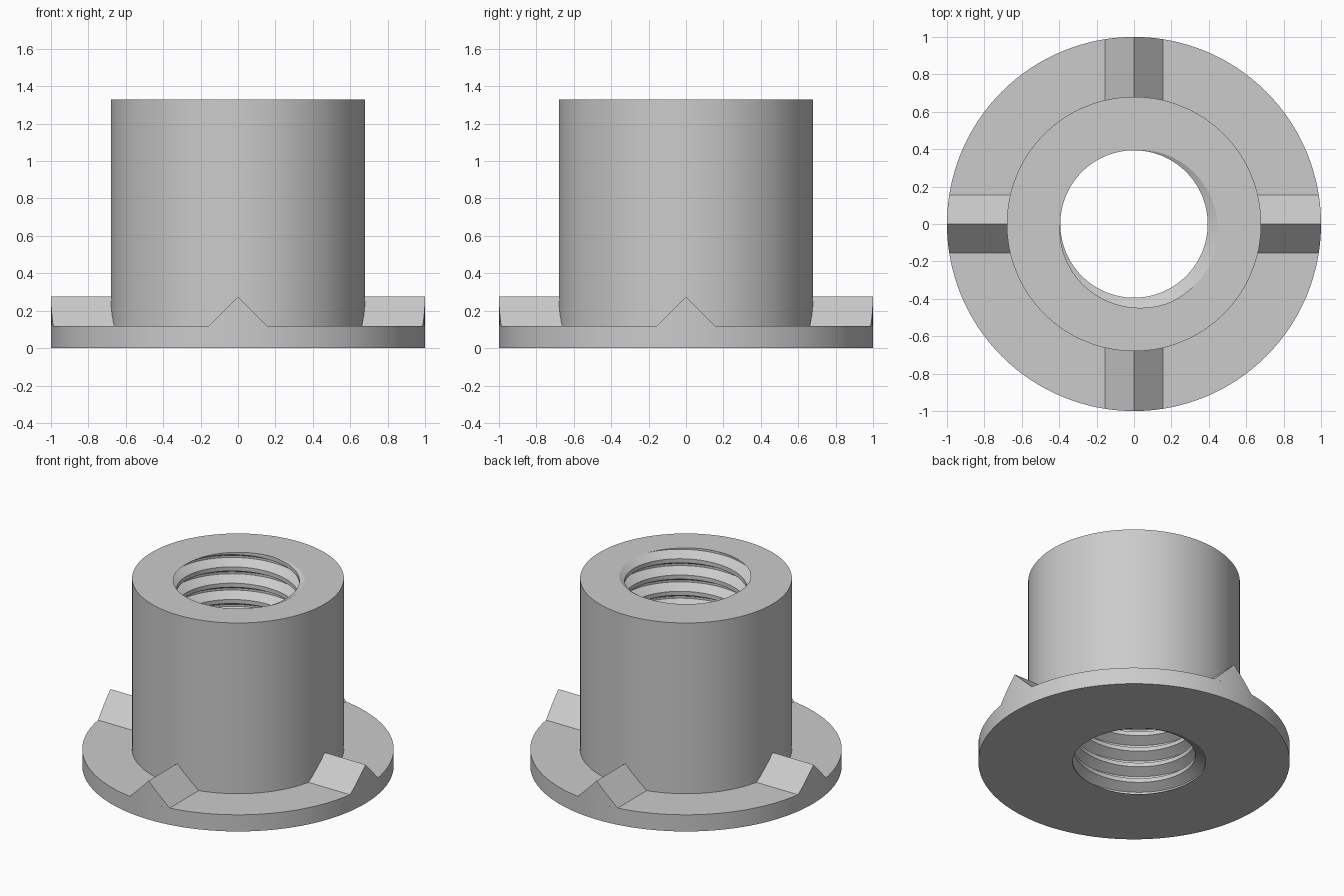
import bpy, bmesh, math
from math import cos, sin, tau, sqrt

if "Cube" in bpy.data.objects:
    bpy.data.objects.remove(bpy.data.objects["Cube"], do_unlink=True)

HEIGHT, FLANGE_Z, TOOTH_Z = 1.328, 0.118, 0.275
FLANGE_R, BARREL_R = 1.0, 0.68
MINOR_R, MAJOR_R = 0.394, 0.46
TURNS = 11.5
PITCH = HEIGHT / TURNS
SEGMENTS = 128
TOOTH_HALF = 0.156

grey = bpy.data.materials.new("plain grey")
grey.use_nodes = True
colour = (0.6, 0.6, 0.6, 1)
grey.diffuse_color = colour
grey.node_tree.nodes["Principled BSDF"].inputs["Base Color"].default_value = colour


def finish(bm, name, angle):
    bmesh.ops.remove_doubles(bm, verts=bm.verts, dist=1e-5)
    bmesh.ops.recalc_face_normals(bm, faces=bm.faces)
    mesh = bpy.data.meshes.new(name)
    bm.to_mesh(mesh)
    bm.free()
    mesh.materials.append(grey)
    obj = bpy.data.objects.new(name, mesh)
    bpy.context.collection.objects.link(obj)
    bpy.ops.object.select_all(action='DESELECT')
    obj.select_set(True)
    bpy.context.view_layer.objects.active = obj
    bpy.ops.object.shade_smooth_by_angle(angle=math.radians(angle))
    return obj


# Thread form over one pitch: flat crest, flank, flat root, flank
CREST_START, CREST_END, ROOT_START, ROOT_END = 0.25, 0.5, 0.8125, 0.9375


def bore_radius(phase):
    f = (phase - CREST_START) % 1
    crest, rise = CREST_END - CREST_START, ROOT_START - CREST_END
    root = ROOT_END - CREST_START
    if f <= crest:
        depth = 0
    elif f <= crest + rise:
        depth = (f - crest) / rise
    elif f <= root:
        depth = 1
    else:
        depth = (1 - f) / (1 - root)
    return MINOR_R + (MAJOR_R - MINOR_R) * depth


# Threaded barrel and flange: one closed section swept round, its bore rows climbing the helix
rows = [n + f for n in range(-1, 13)
        for f in (CREST_START, CREST_END, ROOT_START, ROOT_END)]
outside = [(FLANGE_R, 0), (FLANGE_R, FLANGE_Z), (BARREL_R, FLANGE_Z), (BARREL_R, HEIGHT)]

bm = bmesh.new()
columns = []
for i in range(SEGMENTS + 1):
    turn = i / SEGMENTS
    section = list(outside)
    for g in rows:
        z = min(max(HEIGHT + PITCH * (turn - g), 0), HEIGHT)
        section.append((bore_radius(turn + (HEIGHT - z) / PITCH), z))
    columns.append([bm.verts.new((r * cos(tau * turn), r * sin(tau * turn), z))
                    for r, z in section])
for a, b in zip(columns, columns[1:]):
    for j in range(len(a)):
        k = (j + 1) % len(a)
        bm.faces.new((a[j], b[j], b[k], a[k]))
finish(bm, "threaded_barrel_with_flange", 25)

# Four wedge teeth on the flange, outer ends following its rim
for name, quarter in (("right_tooth", 2), ("left_tooth", 0), ("back_tooth", 1), ("front_tooth", 3)):
    bm = bmesh.new()
    inner, outer, base = [], [], []
    steps = 8
    for i in range(steps + 1):
        y = TOOTH_HALF * (2 * i / steps - 1)
        z = FLANGE_Z + (TOOTH_Z - FLANGE_Z) * (1 - abs(y) / TOOTH_HALF)
        x = sqrt(FLANGE_R ** 2 - y * y)
        inner.append(bm.verts.new((BARREL_R - 0.08, y, z)))
        outer.append(bm.verts.new((x, y, z)))
        base.append(bm.verts.new((x, y, FLANGE_Z)))
    for i in range(steps):
        bm.faces.new((inner[i], outer[i], outer[i + 1], inner[i + 1]))
        bm.faces.new((outer[i], base[i], base[i + 1], outer[i + 1]))
    bm.faces.new(inner)
    bm.faces.new([inner[0], inner[-1]] + base[::-1])
    tooth = finish(bm, name, 25)
    tooth.rotation_euler.z = quarter * tau / 4
